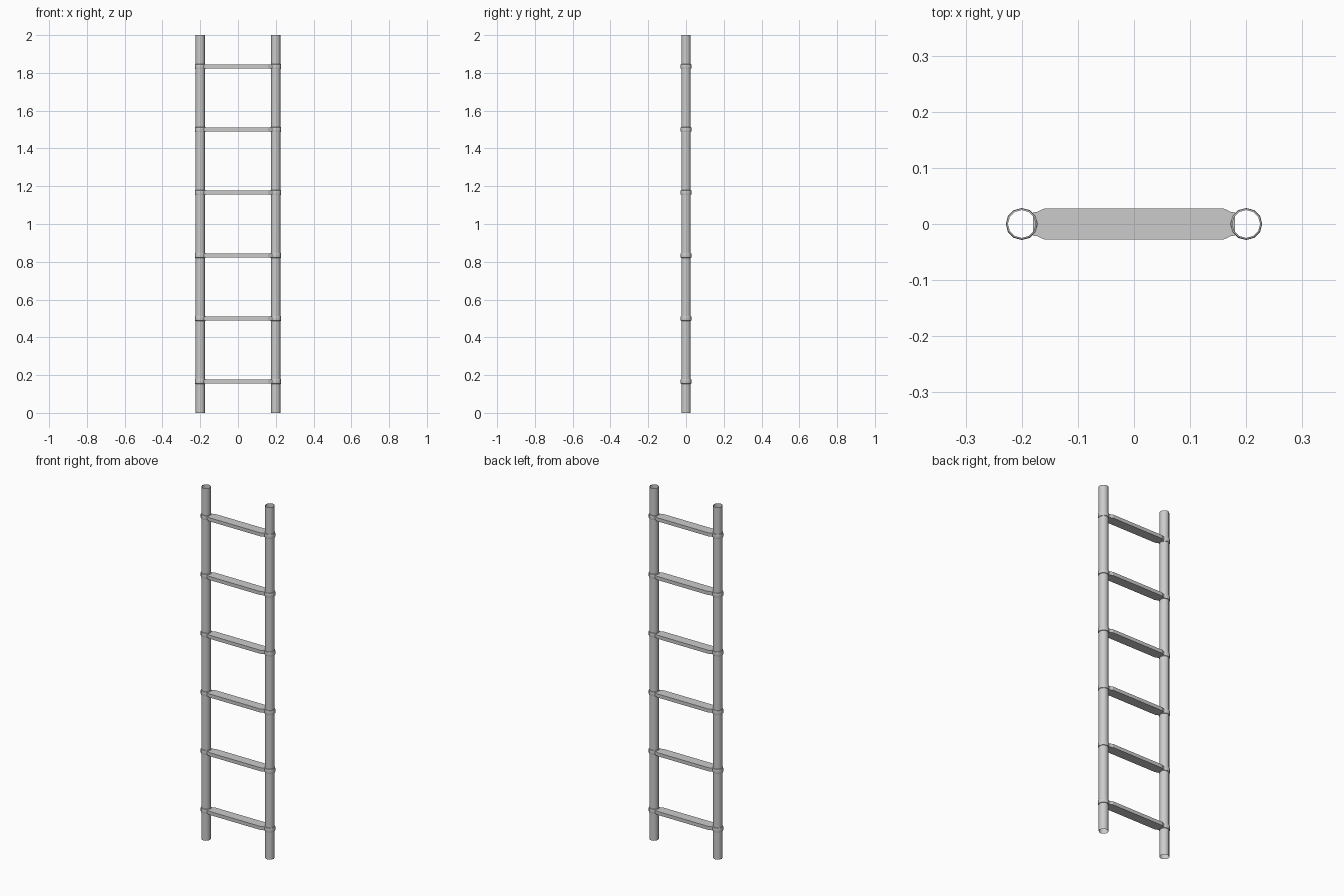
import bpy, bmesh, math

if "Cube" in bpy.data.objects:
    bpy.data.objects.remove(bpy.data.objects["Cube"])

SIDES = 12
RAIL_X, RAIL_R = 0.2, 0.0248
RUNG_Z = [(2 * i + 1) / 6 for i in range(6)]


def finish(name, bm, smooth=True):
    bmesh.ops.recalc_face_normals(bm, faces=bm.faces)
    me = bpy.data.meshes.new(name)
    bm.to_mesh(me)
    bm.free()
    ob = bpy.data.objects.new(name, me)
    bpy.context.collection.objects.link(ob)
    if smooth:
        bpy.context.view_layer.objects.active = ob
        bpy.ops.object.select_all(action='DESELECT')
        ob.select_set(True)
        bpy.ops.object.shade_smooth_by_angle(angle=math.radians(35))
    return ob


def lathe(name, profile, x, z):
    # open surface of revolution around a vertical axis
    bm = bmesh.new()
    rings = []
    for r, h in profile:
        rings.append([bm.verts.new((x + r * math.cos(2 * math.pi * k / SIDES),
                                    r * math.sin(2 * math.pi * k / SIDES), z + h))
                      for k in range(SIDES)])
    for a, b in zip(rings, rings[1:]):
        for k in range(SIDES):
            n = (k + 1) % SIDES
            bm.faces.new((a[k], a[n], b[n], b[k]))
    return finish(name, bm)


def rung(name, z):
    # flat tread, narrowing to a neck at each rail
    half = [(0.16, 0.0275), (0.173, 0.0215), (0.180, 0.0205)]
    right = [(x, -y) for x, y in half] + [(x, y) for x, y in reversed(half)]
    outline = right + [(-x, -y) for x, y in right]
    bm = bmesh.new()
    face = bm.faces.new([bm.verts.new((x, y, z - 0.010)) for x, y in outline])
    ext = bmesh.ops.extrude_face_region(bm, geom=[face])
    top = [v for v in ext['geom'] if isinstance(v, bmesh.types.BMVert)]
    bmesh.ops.translate(bm, verts=top, vec=(0, 0, 0.020))
    return finish(name, bm, smooth=False)


# hollow side rails with open ends
for side, x in (("left", -RAIL_X), ("right", RAIL_X)):
    lathe(side + "_rail", [(RAIL_R, 0), (RAIL_R, 2)], x, 0)

# rungs and the collars holding them
for i, z in enumerate(RUNG_Z):
    rung(f"rung_{i + 1}", z)
    for side, x in (("left", -RAIL_X), ("right", RAIL_X)):
        lathe(f"{side}_collar_{i + 1}",
              [(RAIL_R, -0.013), (0.0275, -0.012), (0.0285, -0.008),
               (0.0285, 0.008), (0.0275, 0.012), (RAIL_R, 0.013)], x, z)
